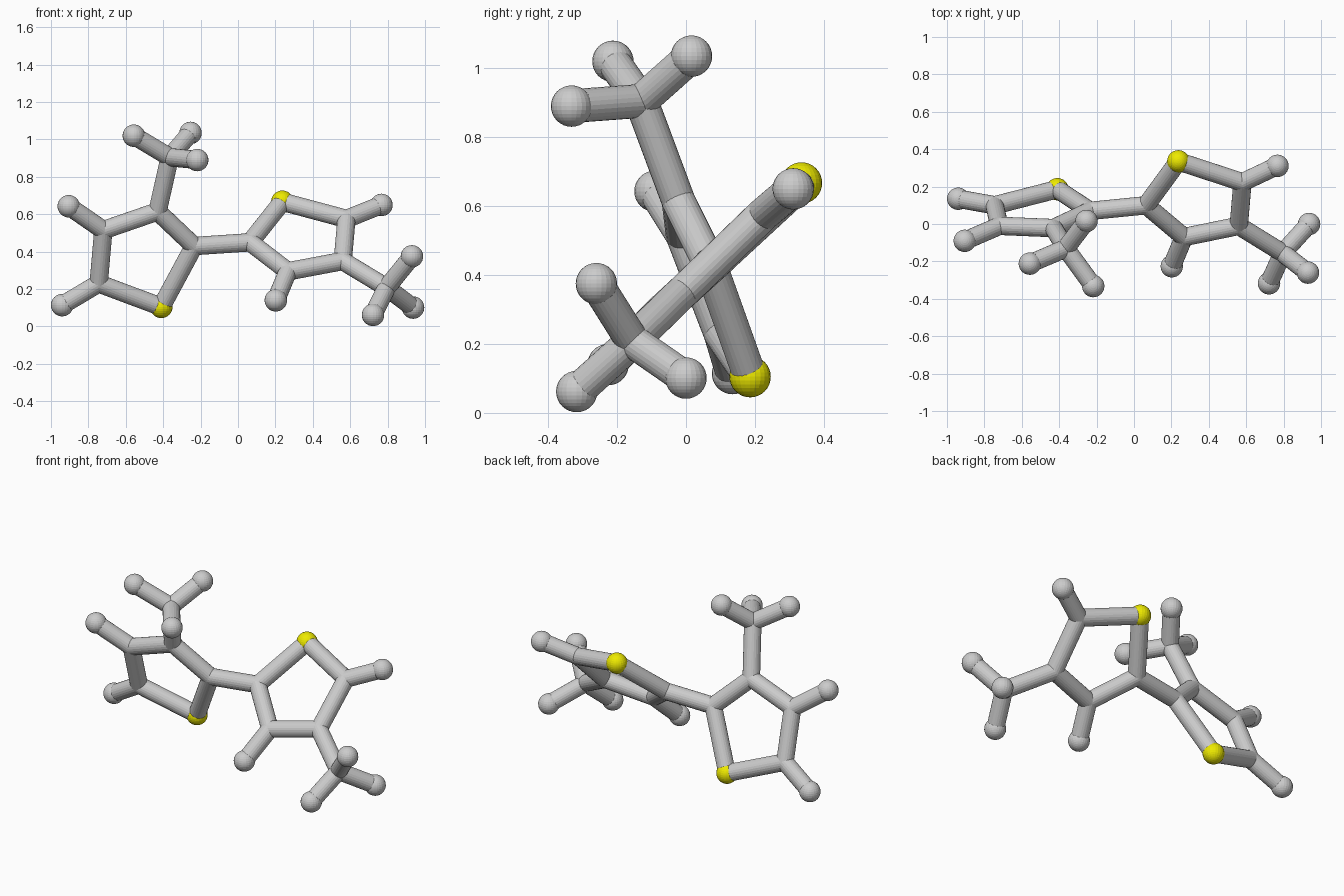
import bpy
from mathutils import Vector

if "Cube" in bpy.data.objects:
    bpy.data.objects.remove(bpy.data.objects["Cube"])

R_BOND, R_BALL = 0.049, 0.060

# Atom centres: c = carbon joint, s = sulphur, h = end ball
atoms = {
    # left ring
    "s1": (-0.41, 0.186, 0.105), "c2": (-0.235, 0.07, 0.43), "c3": (-0.43, -0.022, 0.615),
    "c4": (-0.72, -0.01, 0.515), "c5": (-0.745, 0.10, 0.23),
    "h4": (-0.905, -0.09, 0.643), "h5": (-0.94, 0.135, 0.114),
    # left methyl
    "c6": (-0.365, -0.13, 0.905), "h6a": (-0.557, -0.212, 1.02),
    "h6b": (-0.254, 0.016, 1.035), "h6c": (-0.218, -0.332, 0.89),
    # right ring
    "s11": (0.237, 0.335, 0.667), "c12": (0.065, 0.10, 0.45), "c13": (0.267, -0.07, 0.295),
    "c14": (0.56, -0.01, 0.35), "c15": (0.58, 0.223, 0.575),
    "h13": (0.202, -0.226, 0.14), "h15": (0.767, 0.311, 0.65),
    # right methyl
    "c16": (0.795, -0.155, 0.208), "h16a": (0.93, -0.26, 0.375),
    "h16b": (0.722, -0.317, 0.062), "h16c": (0.936, 0.0, 0.101),
}
bonds = """s1-c2 c2-c3 c3-c4 c4-c5 c5-s1 c4-h4 c5-h5 c3-c6 c6-h6a c6-h6b c6-h6c c2-c12
s11-c12 c12-c13 c13-c14 c14-c15 c15-s11 c13-h13 c15-h15 c14-c16 c16-h16a c16-h16b c16-h16c""".split()

yellow = bpy.data.materials.new("yellow")
yellow.diffuse_color = (0.85, 0.82, 0.0, 1)
yellow.use_nodes = True
yellow.node_tree.nodes["Principled BSDF"].inputs["Base Color"].default_value = yellow.diffuse_color
kinds = {"c": ("carbon_joint", R_BOND), "s": ("sulphur_ball", R_BALL), "h": ("hydrogen_ball", R_BALL)}

# Balls
for key, pos in atoms.items():
    label, r = kinds[key[0]]
    bpy.ops.mesh.primitive_uv_sphere_add(segments=24, ring_count=16, radius=r, location=pos)
    ob = bpy.context.object
    ob.name = f"{label}_{key[1:]}"
    if key[0] == "s":
        ob.data.materials.append(yellow)

# Rods from centre to centre
for bond in bonds:
    a, b = (Vector(atoms[k]) for k in bond.split("-"))
    d = b - a
    bpy.ops.mesh.primitive_cylinder_add(vertices=24, radius=R_BOND, depth=d.length, location=(a + b) / 2,
                                        rotation=d.to_track_quat("Z", "Y").to_euler())
    bpy.context.object.name = "bond_" + bond.replace("-", "_")
